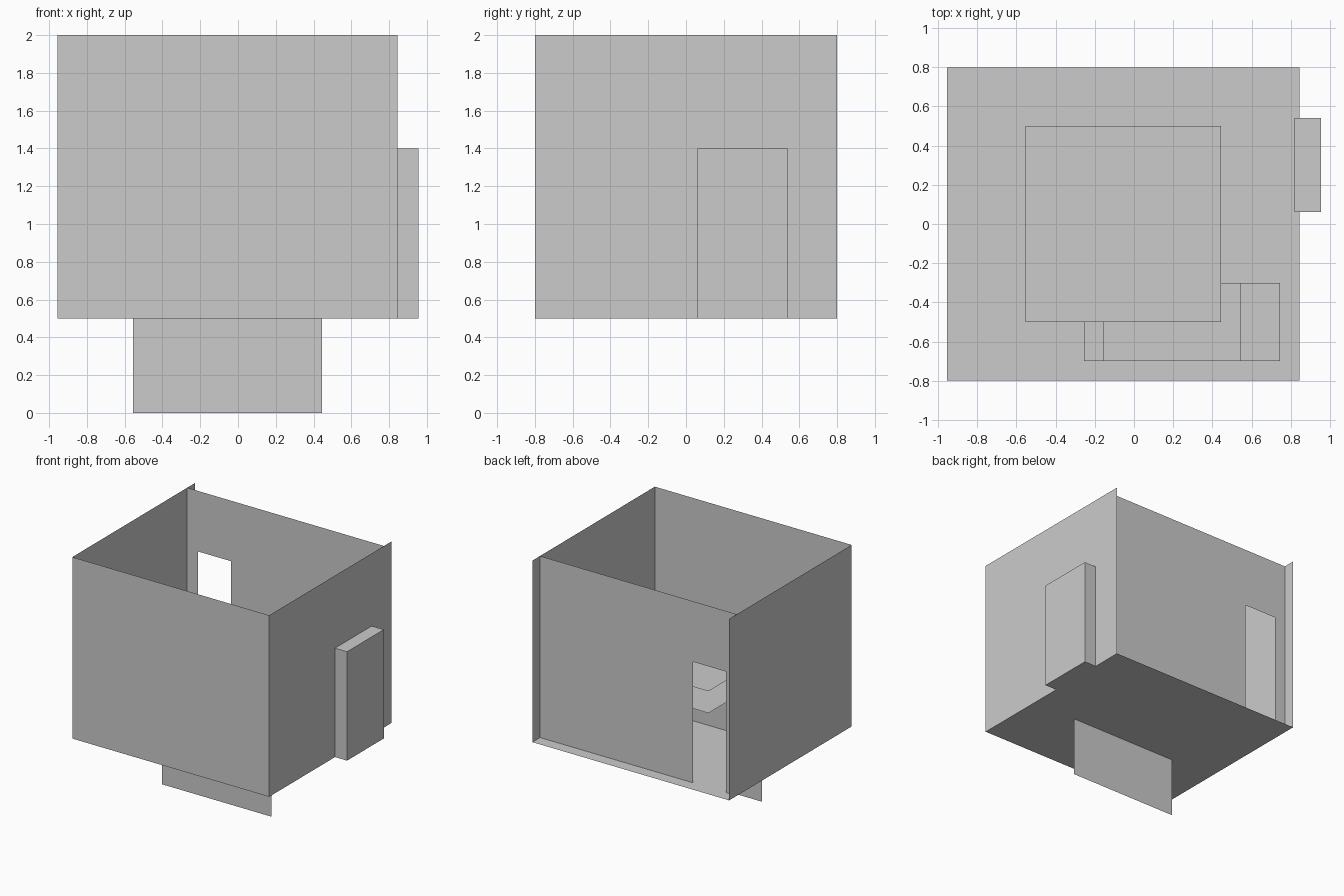
import bpy
from mathutils import Vector

if "Cube" in bpy.data.objects:
    bpy.data.objects.remove(bpy.data.objects["Cube"])

L, R, F, B = -0.955, 0.845, -0.8, 0.8      # room extents
BASE, TOP = 0.5, 2.0                       # floor and wall-top heights


def mesh(name, verts, faces):
    me = bpy.data.meshes.new(name)
    me.from_pydata(verts, [], faces)
    ob = bpy.data.objects.new(name, me)
    bpy.context.collection.objects.link(ob)
    return ob


def sheet(name, origin, u, v):
    """Flat rectangular panel spanned by u and v."""
    o, u, v = Vector(origin), Vector(u), Vector(v)
    return mesh(name, [o, o + u, o + u + v, o + v], [(0, 1, 2, 3)])


def level(name, x0, x1, y0, y1, z):
    return sheet(name, (x0, y0, z), (x1 - x0, 0, 0), (0, y1 - y0, 0))


def upright(name, x0, x1, y, z0, z1):
    return sheet(name, (x0, y, z0), (x1 - x0, 0, 0), (0, 0, z1 - z0))


# Room shell: floor, front wall and two side walls
H = TOP - BASE
level("floor", L, R, F, B, BASE)
upright("front_wall", L, R, F, BASE, TOP)
sheet("left_wall", (L, B, BASE), (0, F - B, 0), (0, 0, H))
sheet("right_wall", (R, F, BASE), (0, B - F, 0), (0, 0, H))

# Recessed back wall with a doorway, drawn as one outline
d0, d1, dz, yb = -0.855, -0.555, 1.5, 0.7
outline = [(L, BASE), (L, TOP), (R, TOP), (R, BASE),
           (d1, BASE), (d1, dz), (d0, dz), (d0, BASE)]
mesh("back_wall", [(x, yb, z) for x, z in outline], [tuple(range(8))])

# Door block set through the right wall
bpy.ops.mesh.primitive_cube_add(size=1, location=(0.8875, 0.3, 0.95))
door = bpy.context.object
door.name = "door_block"
door.scale = (0.135, 0.48, 0.9)

# Table: two stacked tops on a panel that passes down through the floor
upright("table_support", -0.555, 0.445, -0.2, 0.0, 1.0)
for name, z in (("table_lower_top", 1.0), ("table_upper_top", 1.18)):
    level(name, -0.555, 0.445, -0.5, 0.5, z)

# Bench: wide seat with a narrower raised cushion
upright("bench_support", -0.155, 0.545, -0.5, BASE, 0.75)
level("bench_seat", -0.255, 0.745, -0.7, -0.3, 0.75)
level("bench_cushion", -0.155, 0.545, -0.7, -0.3, 0.85)
